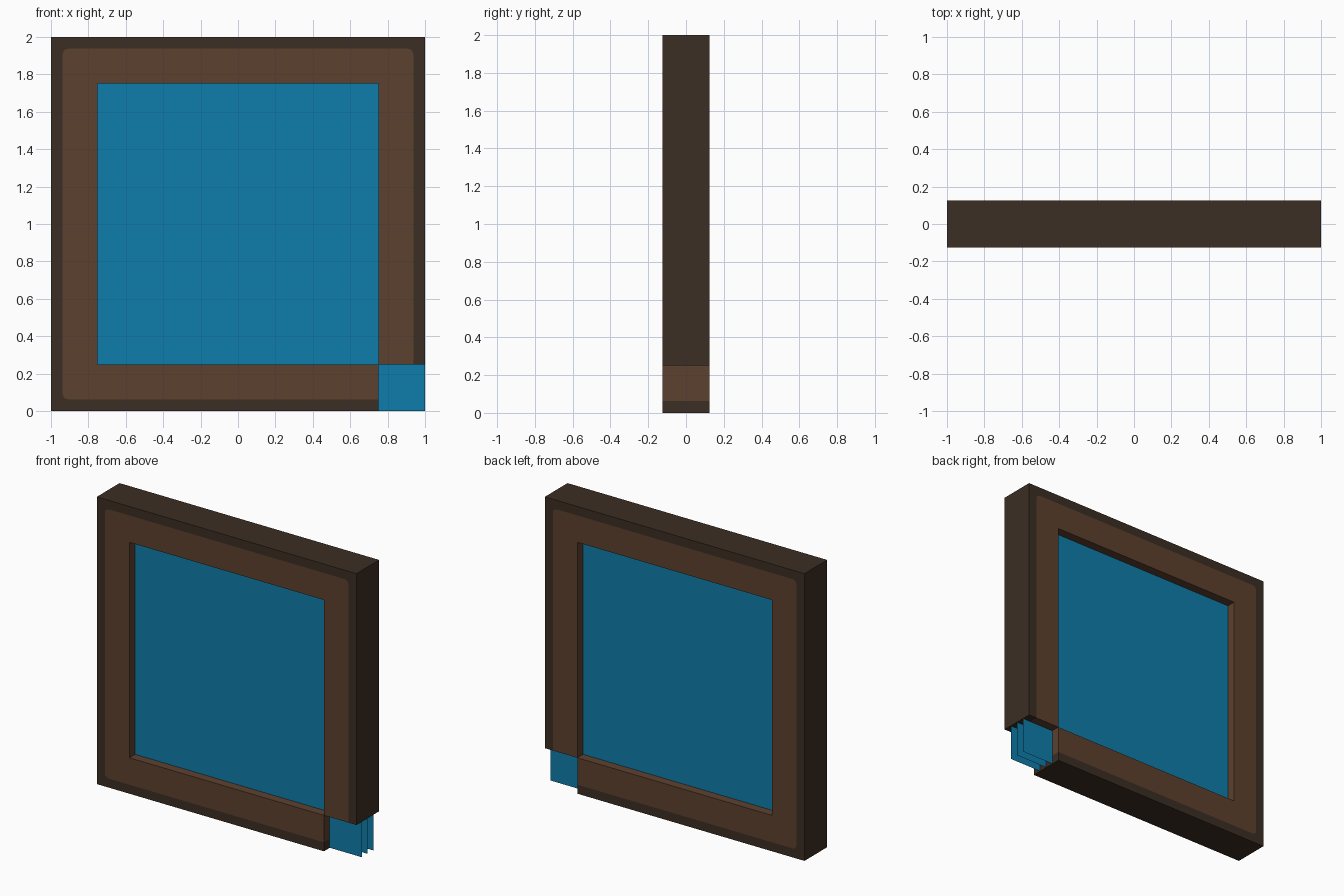
import bpy, bmesh, math

if "Cube" in bpy.data.objects:
    bpy.data.objects.remove(bpy.data.objects["Cube"])

D = 0.125        # half depth of the frame
R, STEPS = 0.03, 5   # rounding of the border's inner edge


def material(name, srgb):
    m = bpy.data.materials.new(name)
    m.diffuse_color = [((c / 255 + 0.055) / 1.055) ** 2.4 for c in srgb] + [1]
    m.use_nodes = True
    m.node_tree.nodes["Principled BSDF"].inputs["Base Color"].default_value = m.diffuse_color
    return m


wood = material("brown wood", (92, 65, 46))
dark = material("dark brown edge", (60, 46, 36))
glass = material("blue glass", (15, 124, 170))


def make_object(name, bm, mats):
    me = bpy.data.meshes.new(name)
    bm.to_mesh(me)
    bm.free()
    for m in mats:
        me.materials.append(m)
    ob = bpy.data.objects.new(name, me)
    bpy.context.collection.objects.link(ob)
    return ob


def chain(half, radius):
    """Open path round the frame, from the notch's left side to its top side."""
    pts = [(0.75, 1 - half)]
    for sx, sz, start in ((-1, -1, 270), (-1, 1, 180), (1, 1, 90)):
        for i in range(STEPS):
            a = math.radians(start - 90 * i / (STEPS - 1))
            c = half - radius
            pts.append((sx * c + radius * math.cos(a),
                        1 + sz * c + radius * math.sin(a)))
    return pts + [(half, 0.25)]


# Frame: a six-point section swept along the path, open at the notched corner
inner, border, outer = chain(0.75, 0), chain(0.9375, R), chain(1, 0)
section = [(inner, -D), (border, -D), (outer, -D),
           (outer, D), (border, D), (inner, D)]
strip_colour = [0, 1, 1, 1, 0, 0]
bm = bmesh.new()
rings = [[bm.verts.new((x, y, z)) for x, z in path] for path, y in section]


def face(verts, colour):
    bm.faces.new(verts).material_index = colour


for j, colour in enumerate(strip_colour):
    a, b = rings[j], rings[(j + 1) % 6]
    for k in range(len(a) - 1):
        face((a[k], a[k + 1], b[k + 1], b[k]), colour)

# Cut ends at the notch
for k, flip in ((0, 1), (-1, -1)):
    face([rings[j][k] for j in (0, 1, 4, 5)][::flip], 0)
    face([rings[j][k] for j in (1, 2, 3, 4)][::flip], 1)
bmesh.ops.remove_doubles(bm, verts=bm.verts, dist=1e-5)
make_object("window_frame", bm, [wood, dark])

# Three glass sheets, running through the frame and showing at the notch
for name, y in (("front", -0.0625), ("middle", 0), ("back", 0.0625)):
    bm = bmesh.new()
    s = 0.999
    bm.faces.new([bm.verts.new((x, y, z)) for x, z in
                  ((-s, 1 - s), (s, 1 - s), (s, 1 + s), (-s, 1 + s))])
    make_object(name + "_glass_sheet", bm, [glass])
